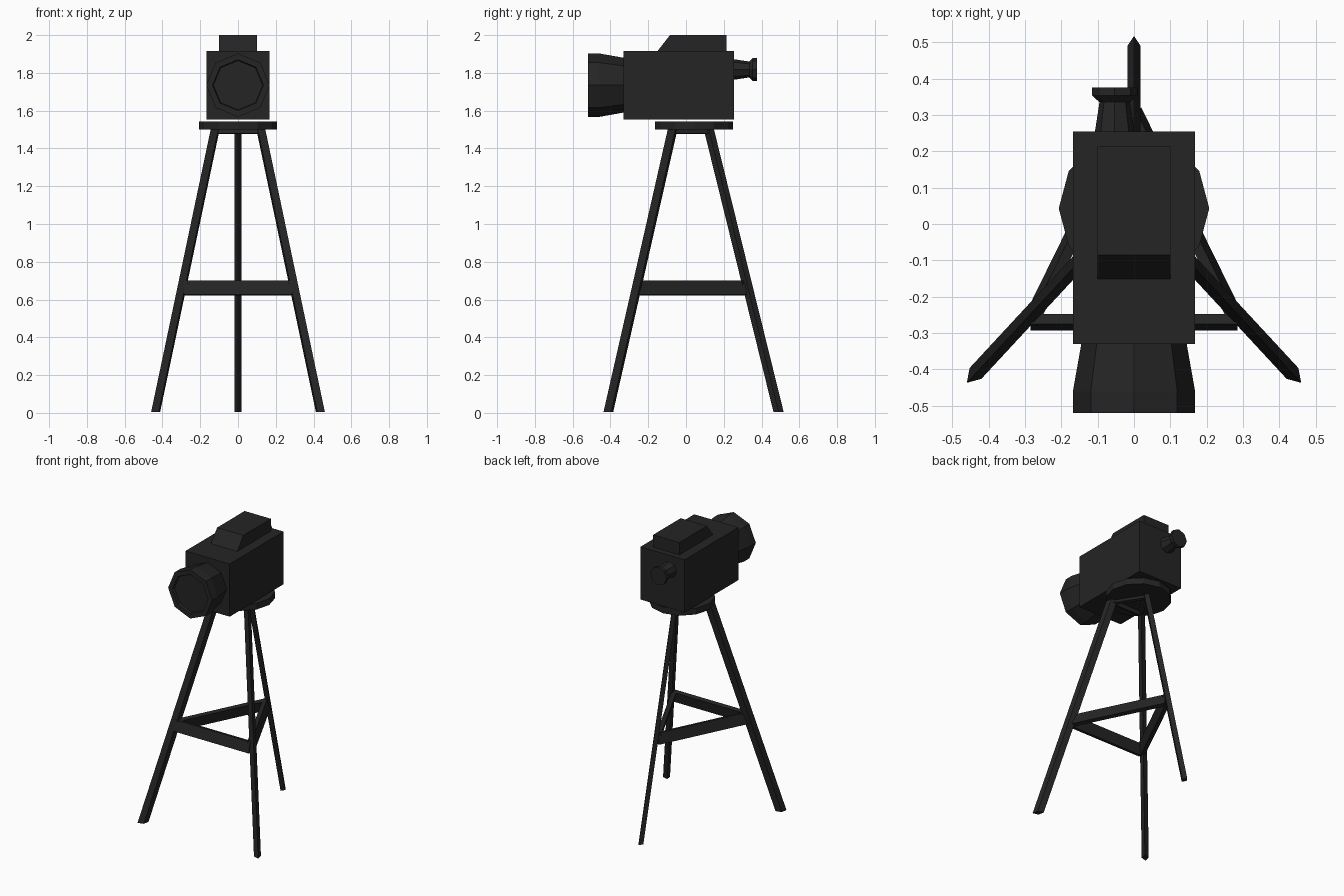
import bpy
import bmesh
from math import cos, sin, tau, radians
from mathutils import Vector

cube = bpy.data.objects.get("Cube")
if cube:
    bpy.data.objects.remove(cube, do_unlink=True)

black = bpy.data.materials.new("matte_black")
black.use_nodes = True
colour = (0.018, 0.018, 0.018, 1)
black.diffuse_color = colour
black.node_tree.nodes["Principled BSDF"].inputs["Base Color"].default_value = colour


def loft(name, rings):
    """Closed solid through a list of rings with equal point counts."""
    bm = bmesh.new()
    loops = [[bm.verts.new(p) for p in ring] for ring in rings]
    n = len(loops[0])
    for a, b in zip(loops, loops[1:]):
        for i in range(n):
            j = (i + 1) % n
            bm.faces.new((a[i], a[j], b[j], b[i]))
    bm.faces.new(loops[0][::-1])
    bm.faces.new(loops[-1])
    bmesh.ops.recalc_face_normals(bm, faces=bm.faces)
    mesh = bpy.data.meshes.new(name)
    bm.to_mesh(mesh)
    bm.free()
    mesh.materials.append(black)
    obj = bpy.data.objects.new(name, mesh)
    bpy.context.collection.objects.link(obj)
    return obj


def extrude_x(name, profile, half):
    """Side profile of (y, z) points, extruded to both sides."""
    return loft(name, [[(x, y, z) for y, z in profile] for x in (-half, half)])


def barrel(name, x, z, profile, sides=8):
    """Turned part along y from (y, radius) pairs."""
    angles = [tau * i / sides for i in range(sides)]
    return loft(name, [[(x + r * cos(a), y, z + r * sin(a)) for a in angles]
                       for y, r in profile])


def leg(name, foot, top, across, outward):
    """Diamond-section leg with one corner facing out from the stand."""
    foot, top = Vector(foot), Vector(top)
    out = (foot - top) * Vector((1, 1, 0))
    out.normalize()
    side = Vector((-out.y, out.x, 0))
    corners = [out * outward, side * across, -out * outward, -side * across]
    return loft(name, [[p + c for c in corners] for p in (foot, top)])


def brace(name, start, end, thick, height, tilt=radians(13)):
    """Flat bar leaning inward with the legs."""
    start, end = Vector(start), Vector(end)
    along = (end - start).normalized()
    out = Vector((along.y, -along.x, 0))
    up = Vector((0, 0, 1))
    n = (out * cos(tilt) + up * sin(tilt)) * thick / 2
    u = (up * cos(tilt) - out * sin(tilt)) * height / 2
    corners = [n + u, n - u, -n - u, -n + u]
    return loft(name, [[p + c for c in corners] for p in (start, end)])


# Camera body and sloped top housing
extrude_x("body", [(-0.33, 1.552), (0.255, 1.552), (0.255, 1.915), (-0.33, 1.915)], 0.168)
extrude_x("top_housing", [(-0.155, 1.91), (0.215, 1.91), (0.215, 2.0), (-0.085, 2.0)], 0.1)

# Lens hood with recessed front, and eyepiece
barrel("lens", 0, 1.735, [(-0.32, 0.145), (-0.33, 0.145), (-0.46, 0.168),
                          (-0.52, 0.168), (-0.52, 0.135), (-0.505, 0.13)])
barrel("eyepiece", -0.053, 1.818, [(0.25, 0.055), (0.335, 0.042),
                                   (0.353, 0.062), (0.376, 0.062)])

# Twelve-sided mounting plate
ring = [(0.207 * cos(tau * i / 12), 0.043 + 0.207 * sin(tau * i / 12)) for i in range(12)]
loft("mounting_plate", [[(x, y, z) for x, y in ring] for z in (1.5, 1.543)])

# Tripod legs
leg("rear_leg", (0, 0.49, 0.005), (0, 0.12, 1.505), 0.018, 0.027)
for s, label in ((1, "left"), (-1, "right")):
    leg("front_leg_" + label, (s * 0.436, -0.411, 0.005),
        (s * 0.12, -0.07, 1.505), 0.022, 0.035)

# Braces: a lower triangle and a small upper one under the plate
levels = (("lower", 0.66, 0.285, -0.27, 0.31, 0.029, 0.075),
          ("upper", 1.49, 0.115, -0.07, 0.115, 0.02, 0.025))
for level, z, x, front, back, thick, height in levels:
    left, right, rear = (x, front, z), (-x, front, z), (0, back, z)
    for side, a, b in (("front", right, left), ("left", left, rear), ("right", rear, right)):
        brace(f"{level}_{side}_brace", a, b, thick, height)
